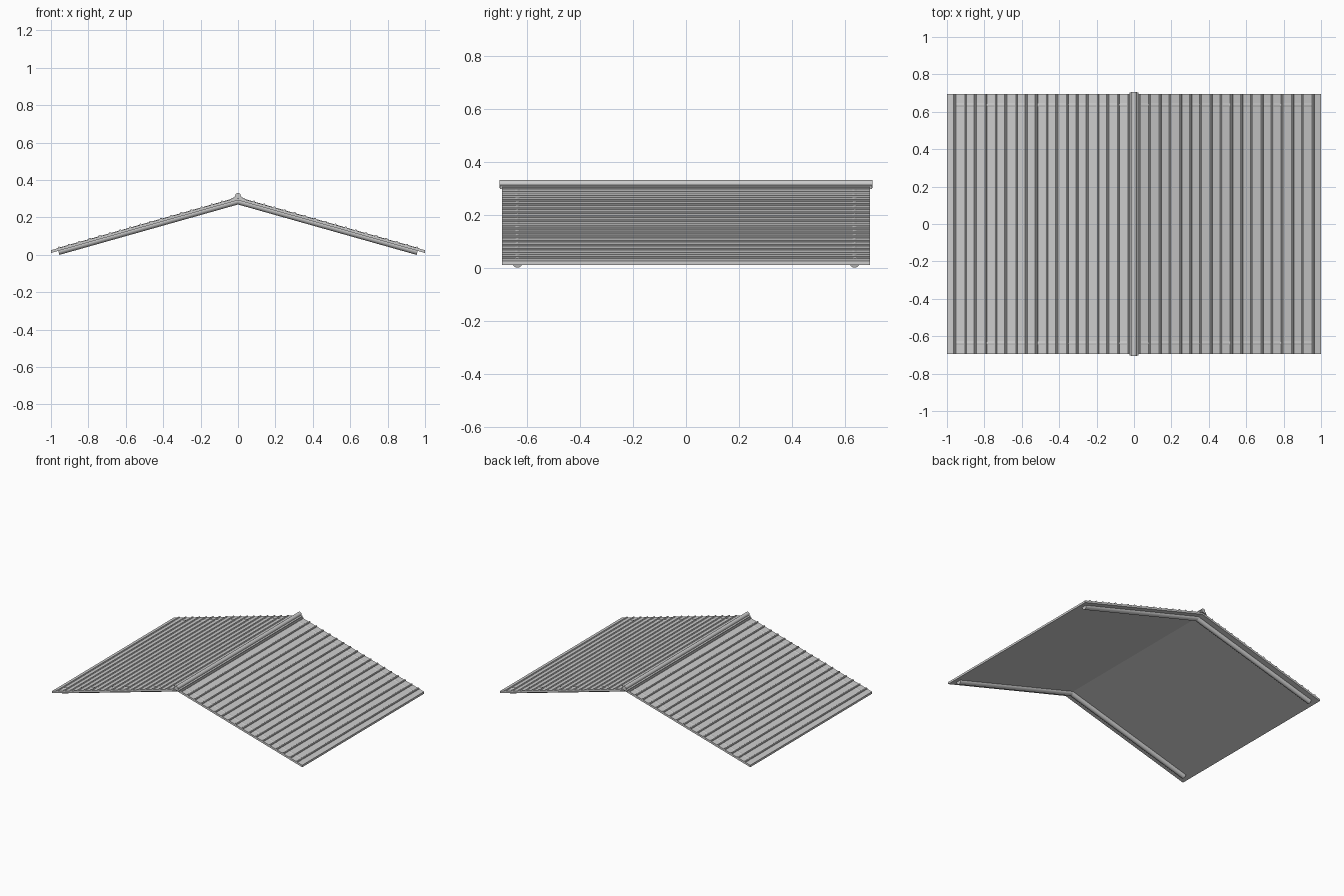
import bpy, bmesh, math
from mathutils import Vector

if "Cube" in bpy.data.objects:
    bpy.data.objects.remove(bpy.data.objects["Cube"])

SLOPE = 0.282          # drop per unit of x
EAVE_TOP = 0.025       # slab top height at x = 1
LEN = 0.695            # half length along y


def top(x):
    return EAVE_TOP + SLOPE * (1 - x)


def finish(name, bm, mirror=False):
    bmesh.ops.recalc_face_normals(bm, faces=bm.faces)
    me = bpy.data.meshes.new(name)
    bm.to_mesh(me)
    bm.free()
    ob = bpy.data.objects.new(name, me)
    bpy.context.collection.objects.link(ob)
    if mirror:
        m = ob.modifiers.new("mirror", 'MIRROR')
        m.use_axis = (True, False, False)
        m.use_mirror_merge = False
    return ob


def prism(bm, pts, half):
    # extrude an xz profile along y
    f = bm.faces.new([bm.verts.new((x, -half, z)) for x, z in pts])
    r = bmesh.ops.extrude_face_region(bm, geom=[f])
    vs = [v for v in r['geom'] if isinstance(v, bmesh.types.BMVert)]
    bmesh.ops.translate(bm, verts=vs, vec=(0, 2 * half, 0))


def circle(cx, cz, r, n):
    return [(cx + r * math.cos(2 * math.pi * i / n),
             cz + r * math.sin(2 * math.pi * i / n)) for i in range(n)]


def smooth(ob):
    bpy.ops.object.select_all(action='DESELECT')
    ob.select_set(True)
    bpy.context.view_layer.objects.active = ob
    bpy.ops.object.shade_smooth_by_angle()


# both sloping roof panels as one bent slab
bm = bmesh.new()
prism(bm, [(-1, top(1)), (0, top(0)), (1, top(1)),
           (1, top(1) - 0.015), (0, top(0) - 0.015), (-1, top(1) - 0.015)], LEN)
finish("roof_panels", bm)

# thin rounded battens running along each slope
bm = bmesh.new()
for i in range(18):
    x = 0.957 - i * 0.0545
    prism(bm, circle(x, top(x), 0.007, 10), LEN)
smooth(finish("battens", bm, mirror=True))

# round rafters under the gable ends, meeting at the ridge
R = 0.019
bm = bmesh.new()
for y in (-0.637, 0.637):
    k = math.sqrt(1 + SLOPE ** 2)
    low = Vector((0.96, y, R / k))
    high = Vector((0, y, R / k + SLOPE * 0.96))
    across = Vector((SLOPE, 0, 1)).normalized()
    rings = []
    for p, plumb in ((low, False), (high, True)):
        ring = []
        for i in range(16):
            a = 2 * math.pi * i / 16
            up = Vector((0, 0, k)) if plumb else across
            ring.append(bm.verts.new(p + up * R * math.sin(a)
                                     + Vector((0, R * math.cos(a), 0))))
        rings.append(ring)
    for i in range(16):
        j = (i + 1) % 16
        bm.faces.new((rings[0][i], rings[0][j], rings[1][j], rings[1][i]))
    bm.faces.new(rings[0])
smooth(finish("gable_rafters", bm, mirror=True))

# folded ridge cap
bm = bmesh.new()
prism(bm, [(-0.025, 0.309), (0, 0.316), (0.025, 0.309),
           (0.025, 0.297), (0, 0.304), (-0.025, 0.297)], 0.703)
finish("ridge_cap", bm)

# round ridge pole
bm = bmesh.new()
prism(bm, circle(0, 0.316, 0.015, 16), 0.705)
smooth(finish("ridge_pole", bm))
